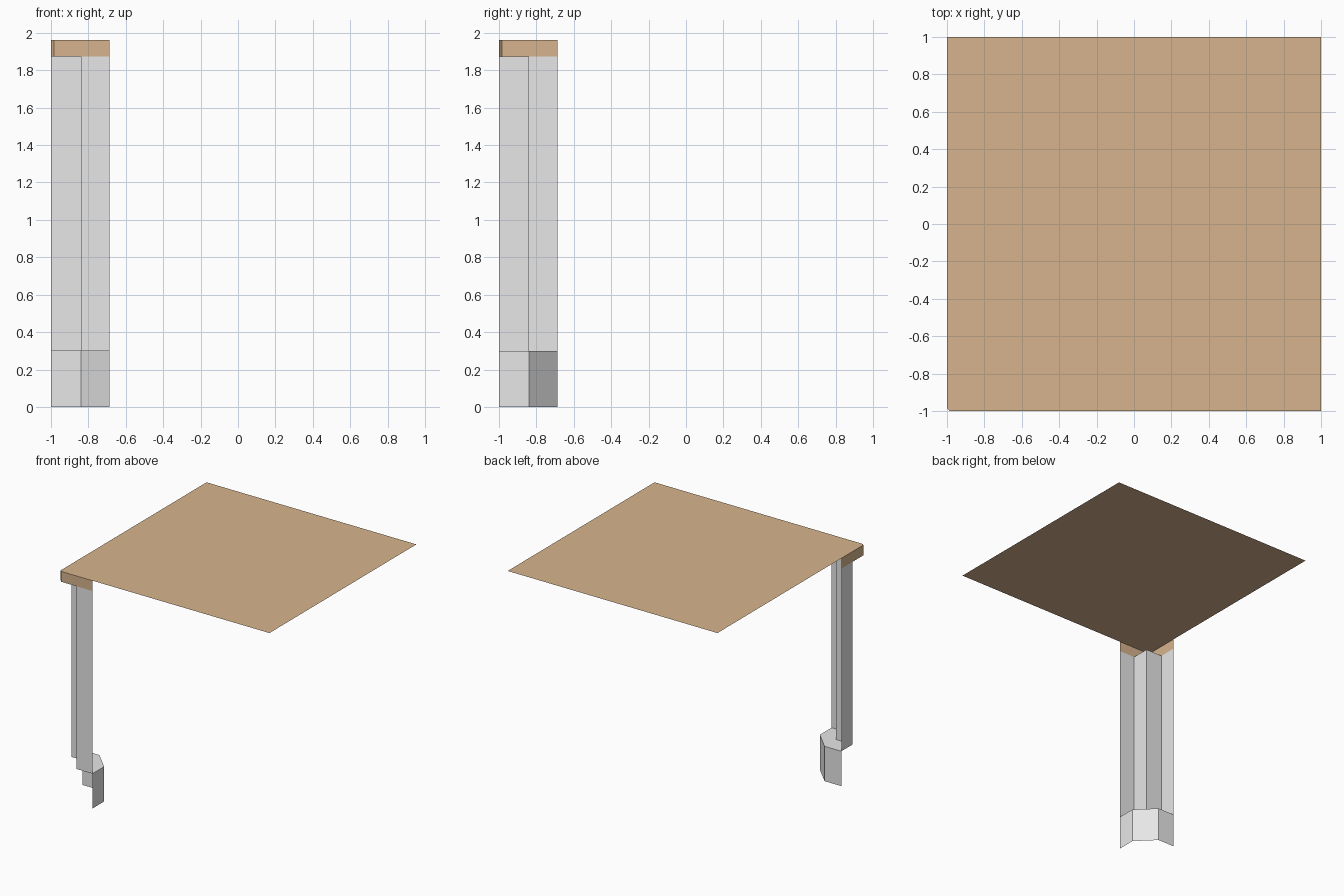
import bpy
import bmesh

if "Cube" in bpy.data.objects:
    bpy.data.objects.remove(bpy.data.objects["Cube"])

# Key measurements
OUT, NOTCH, INNER, CUT = -1.0, -0.84, -0.687, -0.985
Z_TOP, Z_APRON, Z_FOOT = 1.963, 1.874, 0.30


def material(name, rgb):
    m = bpy.data.materials.new(name)
    m.diffuse_color = (*rgb, 1.0)
    m.use_nodes = True
    m.node_tree.nodes["Principled BSDF"].inputs["Base Color"].default_value = m.diffuse_color
    return m


wood = material("tan wood", (0.68, 0.456, 0.27))
grey = material("light grey", (0.80, 0.80, 0.80))


def finish(name, bm, mat):
    me = bpy.data.meshes.new(name)
    bm.to_mesh(me)
    bm.free()
    me.materials.append(mat)
    ob = bpy.data.objects.new(name, me)
    bpy.context.collection.objects.link(ob)
    return ob


def wall(name, path, z0, z1, mat):
    """Vertical sheet following an open path seen from above."""
    bm = bmesh.new()
    low = [bm.verts.new((x, y, z0)) for x, y in path]
    high = [bm.verts.new((x, y, z1)) for x, y in path]
    for i in range(len(path) - 1):
        bm.faces.new((low[i], low[i + 1], high[i + 1], high[i]))
    return finish(name, bm, mat)


def sheet(name, outline, z, mat, down=False):
    """Flat horizontal sheet from a counter-clockwise outline."""
    bm = bmesh.new()
    pts = reversed(outline) if down else outline
    bm.faces.new([bm.verts.new((x, y, z)) for x, y in pts])
    return finish(name, bm, mat)


def flip(path):
    """Mirror a path across the corner diagonal."""
    return [(y, x) for x, y in reversed(path)]


# Table top with a tiny clipped corner
sheet("table_top", [(OUT, CUT), (CUT, OUT), (1, OUT), (1, 1), (OUT, 1)], Z_TOP, wood)

# Short apron wrapping the corner above the leg
half = [(CUT, OUT), (NOTCH, OUT), (INNER, OUT)]
wall("corner_apron", flip(half) + half, Z_APRON, Z_TOP, wood)

# Underside of the apron, over the notch in the leg
sheet("apron_underside",
      [(OUT, CUT), (CUT, OUT), (NOTCH, OUT), (NOTCH, NOTCH), (OUT, NOTCH)],
      Z_APRON, wood, down=True)

# Leg: two outer panels joined by an inward notch
half = [(NOTCH, OUT), (INNER, OUT)]
leg_path = flip(half) + [(NOTCH, NOTCH)] + half
wall("corner_leg", leg_path, Z_FOOT, Z_APRON, grey)

# Foot: inner panels with a diagonal between them, and the ledge on top
foot_path = [(INNER, OUT), (INNER, NOTCH), (NOTCH, INNER), (OUT, INNER)]
wall("leg_foot", foot_path, 0.0, Z_FOOT, grey)
sheet("foot_ledge", leg_path + foot_path[1:-1], Z_FOOT, grey)
